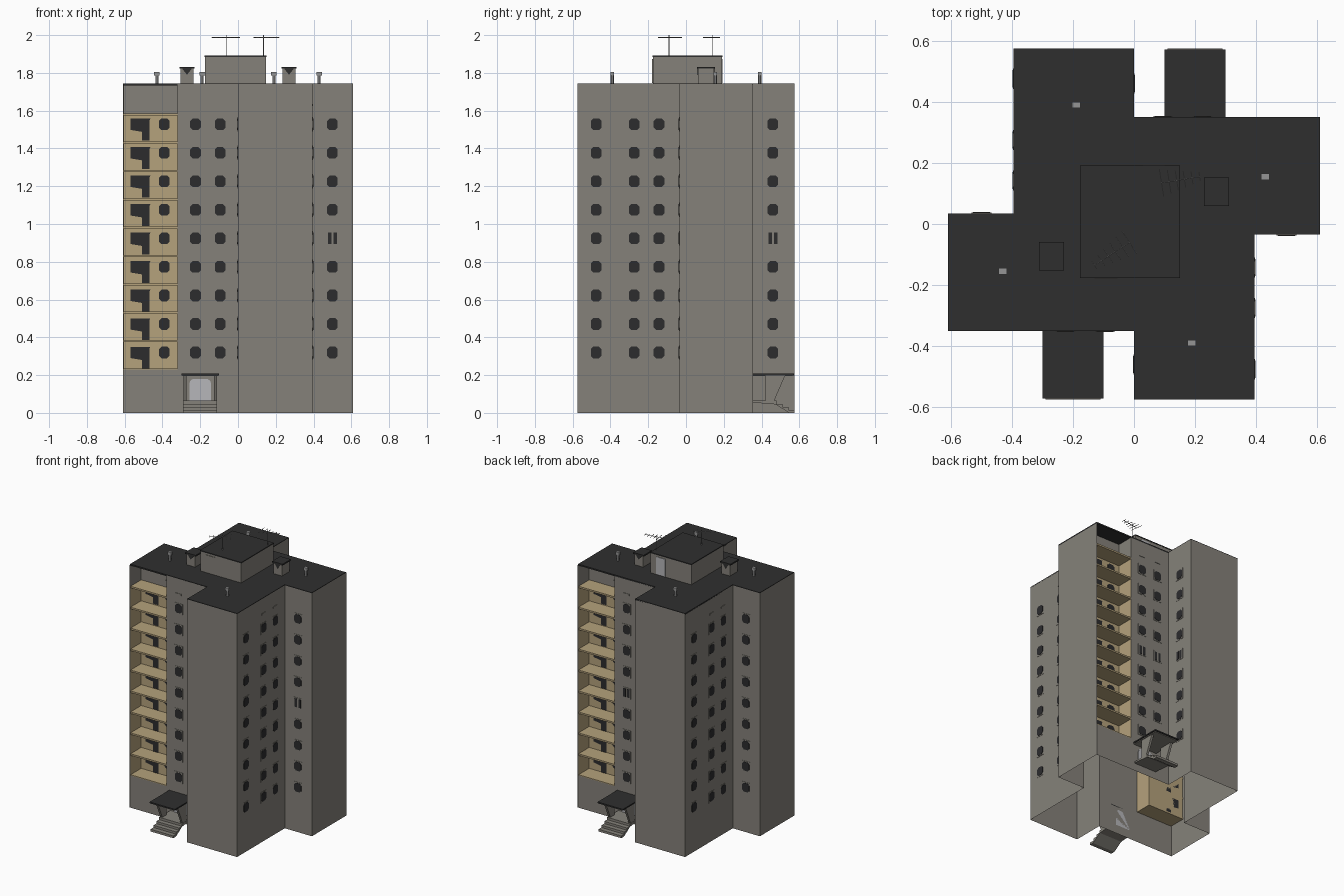
import bpy, bmesh, math
from mathutils import Vector, Matrix

if "Cube" in bpy.data.objects:
    bpy.data.objects.remove(bpy.data.objects["Cube"])


def mat(name, *rgb):
    m = bpy.data.materials.new(name)
    m.diffuse_color = (*rgb, 1)
    m.use_nodes = True
    m.node_tree.nodes["Principled BSDF"].inputs["Base Color"].default_value = m.diffuse_color
    return m


CONCRETE = mat("grey_concrete", 0.235, 0.222, 0.195)
ROOF = mat("dark_bitumen", 0.028, 0.028, 0.028)
TAN = mat("tan_plaster", 0.46, 0.36, 0.20)
GLASS = mat("dark_glass", 0.025, 0.025, 0.027)
DOOR = mat("pale_door", 0.47, 0.47, 0.49)
METAL = mat("grey_metal", 0.30, 0.30, 0.30)


def finish(bm, name, *mats, twin=False):
    """Turn a bmesh into an object; twin adds a copy turned half a turn about z."""
    if twin:
        dup = bmesh.ops.duplicate(bm, geom=bm.verts[:] + bm.edges[:] + bm.faces[:])["geom"]
        bmesh.ops.rotate(bm, verts=[g for g in dup if isinstance(g, bmesh.types.BMVert)],
                         cent=(0, 0, 0), matrix=Matrix.Rotation(math.pi, 3, 'Z'))
    me = bpy.data.meshes.new(name)
    bm.to_mesh(me)
    bm.free()
    for m in mats:
        me.materials.append(m)
    ob = bpy.data.objects.new(name, me)
    bpy.context.collection.objects.link(ob)
    return ob


def prism(bm, ring0, ring1):
    """Closed solid between two matching rings (counter-clockwise seen from ring1)."""
    a = [bm.verts.new(p) for p in ring0]
    b = [bm.verts.new(p) for p in ring1]
    bm.faces.new(a[::-1])
    bm.faces.new(b)
    for i in range(len(a)):
        j = (i + 1) % len(a)
        bm.faces.new((a[i], a[j], b[j], b[i]))


def slab(bm, outline, z0, z1):
    prism(bm, [(x, y, z0) for x, y in outline], [(x, y, z1) for x, y in outline])


def box(bm, x0, x1, y0, y1, z0, z1):
    slab(bm, [(x0, y0), (x1, y0), (x1, y1), (x0, y1)], z0, z1)


def plate(bm, x, y, z, n, shape, d0, d1):
    """Flat shape (u along wall, v up) standing off a wall with normal n."""
    def ring(d):
        return [(x - n[1] * u + n[0] * d, y + n[0] * u + n[1] * d, z + v) for u, v in shape]
    prism(bm, ring(d0), ring(d1))


def rect(w, h, cu=0):
    return [(cu - w / 2, -h / 2), (cu + w / 2, -h / 2), (cu + w / 2, h / 2), (cu - w / 2, h / 2)]


def octagon(w, h, c):
    a, b = w / 2, h / 2
    return [(-a + c, -b), (a - c, -b), (a, -b + c), (a, b - c),
            (a - c, b), (-a + c, b), (-a, b - c), (-a, -b + c)]


def rod(bm, a, b, r):
    a, b = Vector(a), Vector(b)
    d = b - a
    m = Matrix.Translation((a + b) / 2) @ d.to_track_quat('Z', 'Y').to_matrix().to_4x4()
    bmesh.ops.create_cone(bm, cap_ends=True, segments=6, radius1=r, radius2=r, depth=d.length, matrix=m)


TOP, BASE, STEP, FLOORS = 1.74, 0.23, 0.15, 9
LX0, LX1, LY, LD = -0.61, -0.32, -0.35, 0.12      # loggia recess
HALF = [(-0.61, -0.35), (-0.32, -0.35), (0, -0.35), (0, -0.575), (0.395, -0.575), (0.395, -0.035), (0.61, -0.035)]
LAST = (0.61, 0.355)

# outer walls, an open shell with a recessed loggia on two sides
bm = bmesh.new()


def wall(p, q, z0, z1, mi=0):
    f = bm.faces.new([bm.verts.new(v) for v in ((*p, z0), (*q, z0), (*q, z1), (*p, z1))])
    f.material_index = mi


for p, q in zip(HALF, HALF[1:] + [LAST]):
    if p != LAST and q != HALF[0]:
        wall(p, q, 0, BASE if q == HALF[1] else TOP)
recess = [(LX0 + 0.004, LY), (LX0 + 0.004, LY + LD), (LX1, LY + LD), (LX1, LY)]
TAN_TOP = BASE + FLOORS * STEP
for p, q in zip(recess, recess[1:]):
    wall(p, q, BASE, TAN_TOP, 1)
    wall(p, q, TAN_TOP, TOP, 0)
finish(bm, "outer_walls", CONCRETE, TAN, twin=True)

# main roof
bm = bmesh.new()
slab(bm, HALF + [(-x, -y) for x, y in HALF], TOP - 0.006, TOP + 0.004)
finish(bm, "main_roof", ROOF)

# balcony floors
bm = bmesh.new()
for k in range(FLOORS + 1):
    z = BASE + k * STEP
    box(bm, LX0 + 0.002, LX1, LY, LY + LD, z - 0.006, z + 0.006)
finish(bm, "balcony_floors", TAN, twin=True)

# windows on the walls: thin surround plus dark panes
F, R = (0, -1), (1, 0)
spots = [(-0.225, -0.35, F), (-0.095, -0.35, F), (0.50, -0.035, F), (0.395, -0.476, R),
         (0.395, -0.275, R), (0.395, -0.143, R), (0, 0.46, R)]
frames, panes = bmesh.new(), bmesh.new()
for s in (1, -1):
    for x, y, n in spots:
        x, y, n = s * x, s * y, (s * n[0], s * n[1])
        for k in range(FLOORS):
            z = 0.32 + k * 0.151
            plate(frames, x, y, z, n, rect(0.066, 0.076), 0, 0.002)
            if k == 4 and x > -0.01 and y > -0.04:    # flat with newer two-pane windows
                for cu in (-0.015, 0.015):
                    plate(panes, x, y, z, n, rect(0.019, 0.06, cu), 0.002, 0.004)
            else:
                plate(panes, x, y, z, n, octagon(0.056, 0.062, 0.013), 0.002, 0.004)
finish(frames, "window_surrounds", CONCRETE)
finish(panes, "window_panes", GLASS)

# balcony window, and joined window with door, on each floor
frames, panes = bmesh.new(), bmesh.new()
DOOR_L = [(-0.045, -0.085), (-0.005, -0.085), (-0.005, 0.022), (0.0, 0.03), (-0.105, 0.03), (-0.105, -0.03), (-0.045, -0.04)]
for k in range(FLOORS):
    z = 0.32 + k * 0.151
    plate(frames, -0.39, LY + LD, z, F, rect(0.066, 0.076), 0, 0.002)
    plate(panes, -0.39, LY + LD, z, F, octagon(0.056, 0.062, 0.013), 0.002, 0.004)
    plate(panes, -0.463, LY + LD, z, F, DOOR_L, 0.0, 0.004)
finish(frames, "balcony_window_surrounds", TAN, twin=True)
finish(panes, "balcony_glazing", GLASS, twin=True)

# attic vent slots
bm = bmesh.new()
for x, y, n in [(-0.39, LY + LD, F), spots[0], spots[1], spots[4], spots[5]]:
    plate(bm, x, y, 1.63, n, rect(0.045, 0.012), 0, 0.003)
finish(bm, "attic_vents", CONCRETE, twin=True)

# entrance: steps, side supports, canopy and door
PX = -0.20
steps = [(0.35, 0.055), (0.475, 0.045), (0.545, 0.0), (0.575, 0.0), (0.575, 0.016), (0.542, 0.016), (0.542, 0.032),
         (0.51, 0.032), (0.51, 0.048), (0.478, 0.048), (0.478, 0.065), (0.35, 0.065)]
support = [(0.42, 0.06), (0.465, 0.06), (0.525, 0.198), (0.42, 0.198)]


def side_profile(bm, pts, x0, x1):
    prism(bm, [(x1, -y, z) for y, z in pts], [(x0, -y, z) for y, z in pts])


bm = bmesh.new()
side_profile(bm, steps, PX - 0.09, PX + 0.09)
finish(bm, "entrance_steps", CONCRETE, twin=True)
bm = bmesh.new()
for x in (PX - 0.08, PX + 0.08):
    side_profile(bm, support, x - 0.008, x + 0.008)
box(bm, PX - 0.094, PX + 0.094, -0.565, -0.35, 0.194, 0.199)
finish(bm, "canopy_supports", CONCRETE, twin=True)
bm = bmesh.new()
box(bm, PX - 0.1, PX + 0.1, -0.572, -0.35, 0.199, 0.208)
finish(bm, "entrance_canopy", ROOF, twin=True)
bm = bmesh.new()
arch = [(-0.058, 0), (0.058, 0), (0.058, 0.09), (0.052, 0.108), (0.038, 0.117),
        (-0.038, 0.117), (-0.052, 0.108), (-0.058, 0.09)]
plate(bm, PX, LY, 0.063, F, arch, 0, 0.005)
finish(bm, "entrance_door", DOOR, twin=True)

# lift house on the roof
bm = bmesh.new()
box(bm, -0.175, 0.148, -0.175, 0.19, TOP, 1.885)
plate(bm, -0.092, -0.175, 1.81, F, rect(0.075, 0.125), 0, 0.004)
finish(bm, "lift_house", CONCRETE)
bm = bmesh.new()
box(bm, -0.177, 0.15, -0.177, 0.192, 1.885, 1.892)
finish(bm, "lift_house_roof", ROOF)
bm = bmesh.new()
plate(bm, 0.065, 0.19, 1.81, (0, 1), rect(0.07, 0.125), 0, 0.004)
finish(bm, "lift_house_back_door", DOOR)

# chimneys with dark caps and openings
bm, caps = bmesh.new(), bmesh.new()
box(bm, -0.304, -0.236, -0.148, -0.064, TOP, 1.822)
box(caps, -0.311, -0.229, -0.153, -0.059, 1.822, 1.832)
vent = [(0, -0.02), (0.025, 0.012), (-0.025, 0.012)]
plate(caps, -0.27, -0.148, 1.81, F, vent, 0, 0.003)
plate(caps, -0.27, -0.064, 1.81, (0, 1), vent, 0, 0.003)
finish(bm, "chimneys", CONCRETE, twin=True)
finish(caps, "chimney_caps", ROOF, twin=True)

# vent pipes
bm = bmesh.new()
for x, y in ((-0.43, -0.155), (0.19, -0.39)):
    rod(bm, (x, y, TOP), (x, y, 1.79), 0.009)
    box(bm, x - 0.014, x + 0.014, y - 0.01, y + 0.01, 1.785, 1.806)
finish(bm, "vent_pipes", METAL, twin=True)

# roof aerials: mast, boom and cross rods growing towards the rear
bm = bmesh.new()
for tip, tail, mast in (((-0.13, -0.135), (-0.015, -0.06), (-0.06, -0.09)),
                        ((0.215, 0.155), (0.09, 0.135), (0.135, 0.142))):
    a, b = Vector((*tip, 1.987)), Vector((*tail, 1.987))
    rod(bm, (*mast, 1.89), (*mast, 2.0), 0.002)
    rod(bm, a, b, 0.002)
    d = (b - a).normalized()
    side = Vector((-d.y, d.x, 0))
    for i in range(6):
        c, h = a.lerp(b, i / 5), 0.015 + 0.006 * i
        rod(bm, c - side * h, c + side * h, 0.0018)
finish(bm, "roof_aerials", METAL)
